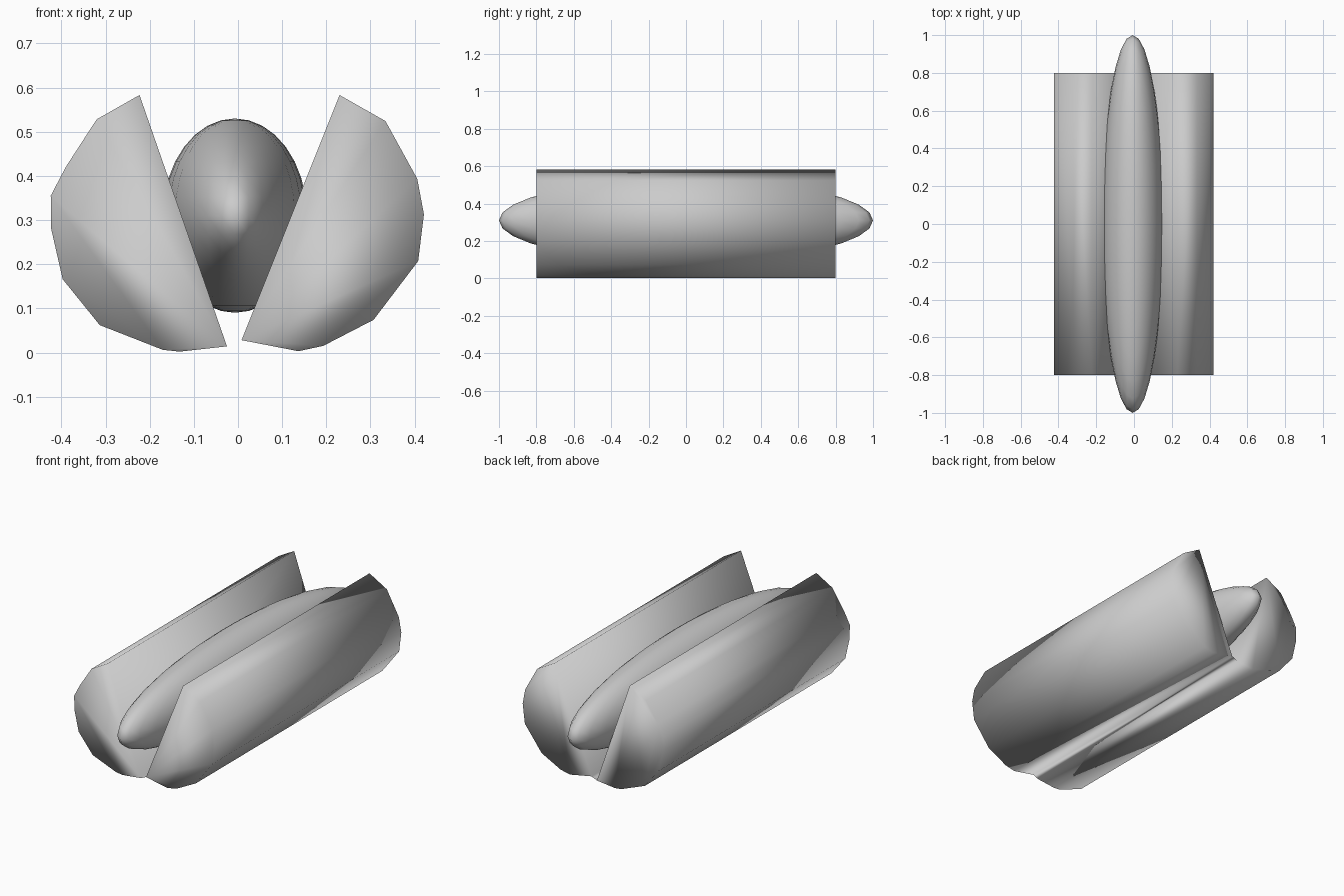
import bpy, bmesh

if "Cube" in bpy.data.objects:
    bpy.data.objects.remove(bpy.data.objects["Cube"])

# Half-bun cross-sections (x, z), from the cut's top edge round the crust to the hinge
LEFT = [(-0.223, 0.583), (-0.32, 0.528), (-0.39, 0.42), (-0.424, 0.355), (-0.423, 0.28),
        (-0.397, 0.166), (-0.313, 0.062), (-0.17, 0.006), (-0.132, 0.002), (-0.025, 0.014)]
RIGHT = [(0.23, 0.583), (0.334, 0.524), (0.406, 0.393), (0.421, 0.313), (0.408, 0.207),
         (0.307, 0.074), (0.193, 0.015), (0.137, 0.003), (0.008, 0.028)]
HALF_LENGTH = 0.8


def extrude_half(bm, profile):
    """Solid half bun along y; returns the front and back hinge vertices."""
    front = [bm.verts.new((x, -HALF_LENGTH, z)) for x, z in profile]
    back = [bm.verts.new((x, HALF_LENGTH, z)) for x, z in profile]
    n = len(profile)
    for i in range(n):
        j = (i + 1) % n
        bm.faces.new((front[i], front[j], back[j], back[i]))
    bm.faces.new(front)
    bm.faces.new(back[::-1])
    bmesh.ops.recalc_face_normals(bm, faces=bm.faces[:])
    return front[-1], back[-1]


def add_object(name, bm):
    mesh = bpy.data.meshes.new(name)
    bm.to_mesh(mesh)
    bm.free()
    mesh.shade_smooth()
    obj = bpy.data.objects.new(name, mesh)
    bpy.context.collection.objects.link(obj)
    return obj


# Bun: two halves joined by a thin hinge strip
bm = bmesh.new()
lf, lb = extrude_half(bm, LEFT)
rf, rb = extrude_half(bm, RIGHT)
bm.faces.new((lf, rf, rb, lb))
add_object("bun", bm)

# Sausage: stretched sphere
bm = bmesh.new()
bmesh.ops.create_uvsphere(bm, u_segments=32, v_segments=16, radius=1)
bmesh.ops.scale(bm, vec=(0.163, 1.0, 0.22), verts=bm.verts)
sausage = add_object("sausage", bm)
sausage.location = (-0.007, 0, 0.31)
